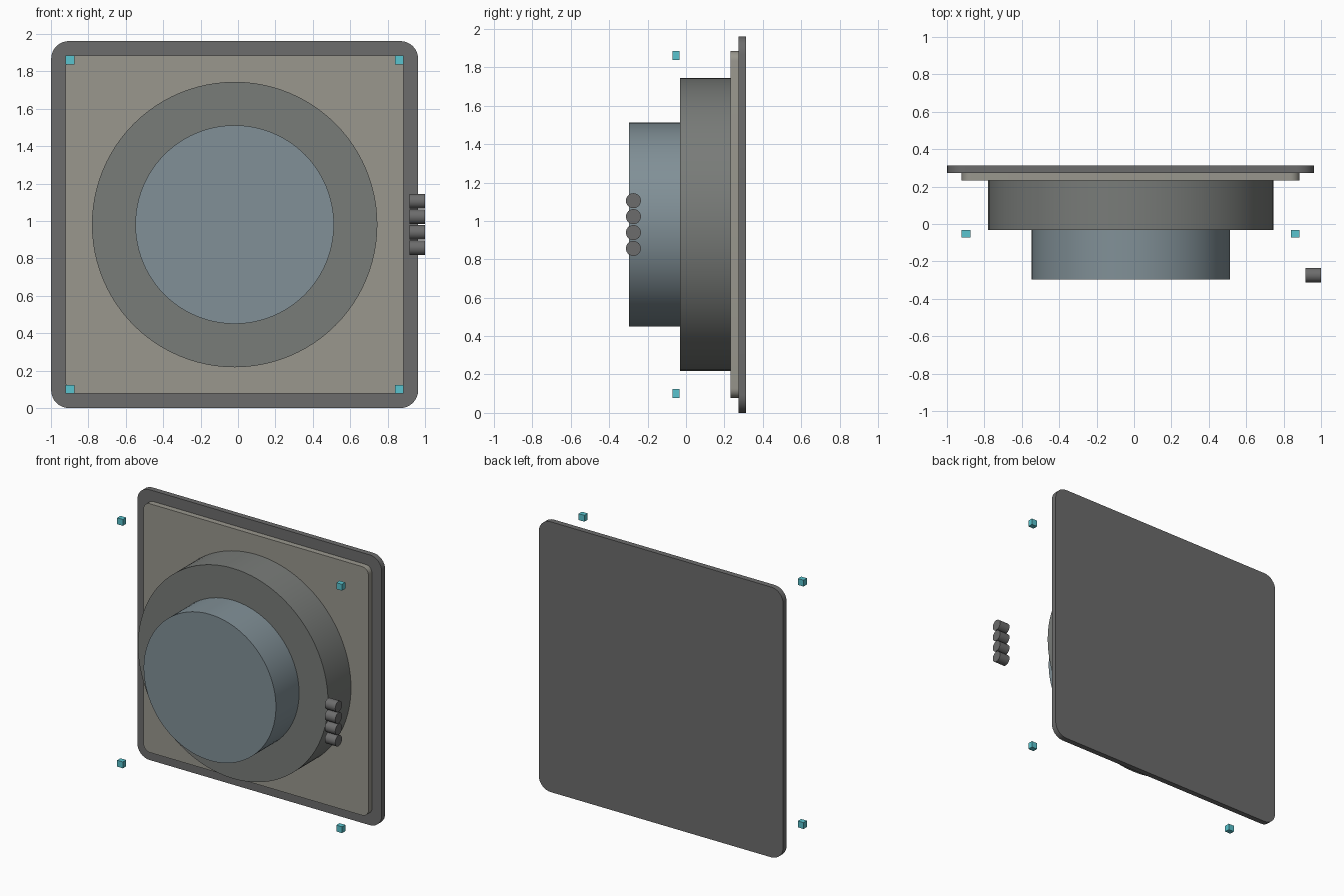
import bpy, bmesh, math
from mathutils import Matrix

if "Cube" in bpy.data.objects:
    bpy.data.objects.remove(bpy.data.objects["Cube"])

CX, CZ = -0.018, 0.981          # centre of the panel


def material(name, rgb):
    m = bpy.data.materials.new(name)
    m.diffuse_color = (*rgb, 1)
    m.use_nodes = True
    m.node_tree.nodes["Principled BSDF"].inputs["Base Color"].default_value = m.diffuse_color
    return m


def add_object(name, bm, mat):
    bmesh.ops.recalc_face_normals(bm, faces=bm.faces)
    mesh = bpy.data.meshes.new(name)
    bm.to_mesh(mesh)
    bm.free()
    mesh.materials.append(mat)
    ob = bpy.data.objects.new(name, mesh)
    bpy.context.collection.objects.link(ob)
    bpy.ops.object.select_all(action='DESELECT')
    ob.select_set(True)
    bpy.context.view_layer.objects.active = ob
    bpy.ops.object.shade_smooth_by_angle(angle=math.radians(35))
    return ob


def rounded_plate(name, half, radius, y0, y1, mat, steps=8):
    bm = bmesh.new()
    verts = []
    for quarter, (sx, sz) in enumerate([(1, 1), (-1, 1), (-1, -1), (1, -1)]):
        for i in range(steps + 1):
            a = math.pi / 2 * (quarter + i / steps)
            verts.append(bm.verts.new((
                CX + sx * (half - radius) + radius * math.cos(a), y0,
                CZ + sz * (half - radius) + radius * math.sin(a))))
    face = bm.faces.new(verts)
    ext = bmesh.ops.extrude_face_region(bm, geom=[face], use_keep_orig=True)
    top = [g for g in ext['geom'] if isinstance(g, bmesh.types.BMVert)]
    bmesh.ops.translate(bm, verts=top, vec=(0, y1 - y0, 0))
    return add_object(name, bm, mat)


def cylinder(name, radius, depth, centre, axis, mat, sides=96):
    rot = Matrix.Rotation(math.pi / 2, 4, 'X' if axis == 'Y' else 'Y')
    bm = bmesh.new()
    bmesh.ops.create_cone(bm, cap_ends=True, segments=sides, radius1=radius,
                          radius2=radius, depth=depth,
                          matrix=Matrix.Translation(centre) @ rot)
    return add_object(name, bm, mat)


dark = material("dark_grey", (0.15, 0.15, 0.15))
stone = material("warm_grey", (0.32, 0.31, 0.27))
grey = material("mid_grey", (0.19, 0.2, 0.19))
glass = material("blue_grey", (0.22, 0.28, 0.31))
teal = material("teal", (0.1, 0.55, 0.62))

# Stacked square plates
rounded_plate("back_plate", 0.981, 0.095, 0.273, 0.313, dark)
rounded_plate("front_plate", 0.903, 0.05, 0.232, 0.273, stone)

# Stepped round drum
cylinder("outer_drum", 0.763, 0.264, (CX, 0.100, CZ), 'Y', grey)
cylinder("inner_drum", 0.531, 0.266, (CX, -0.165, CZ), 'Y', glass)

# Column of small pegs on the right
for i in range(4):
    cylinder(f"side_peg_{i + 1}", 0.039, 0.084,
             (0.958, -0.274, CZ + (i - 1.5) * 0.083), 'X', dark, 32)

# Four floating corner markers
for i, (sx, sz) in enumerate([(-1, -1), (1, -1), (1, 1), (-1, 1)]):
    bm = bmesh.new()
    bmesh.ops.create_cube(bm, size=1, matrix=Matrix.Translation(
        (CX + sx * 0.88, -0.052, CZ + sz * 0.88)) @ Matrix.Diagonal((0.046, 0.038, 0.046, 1)))
    add_object(f"corner_marker_{i + 1}", bm, teal)
